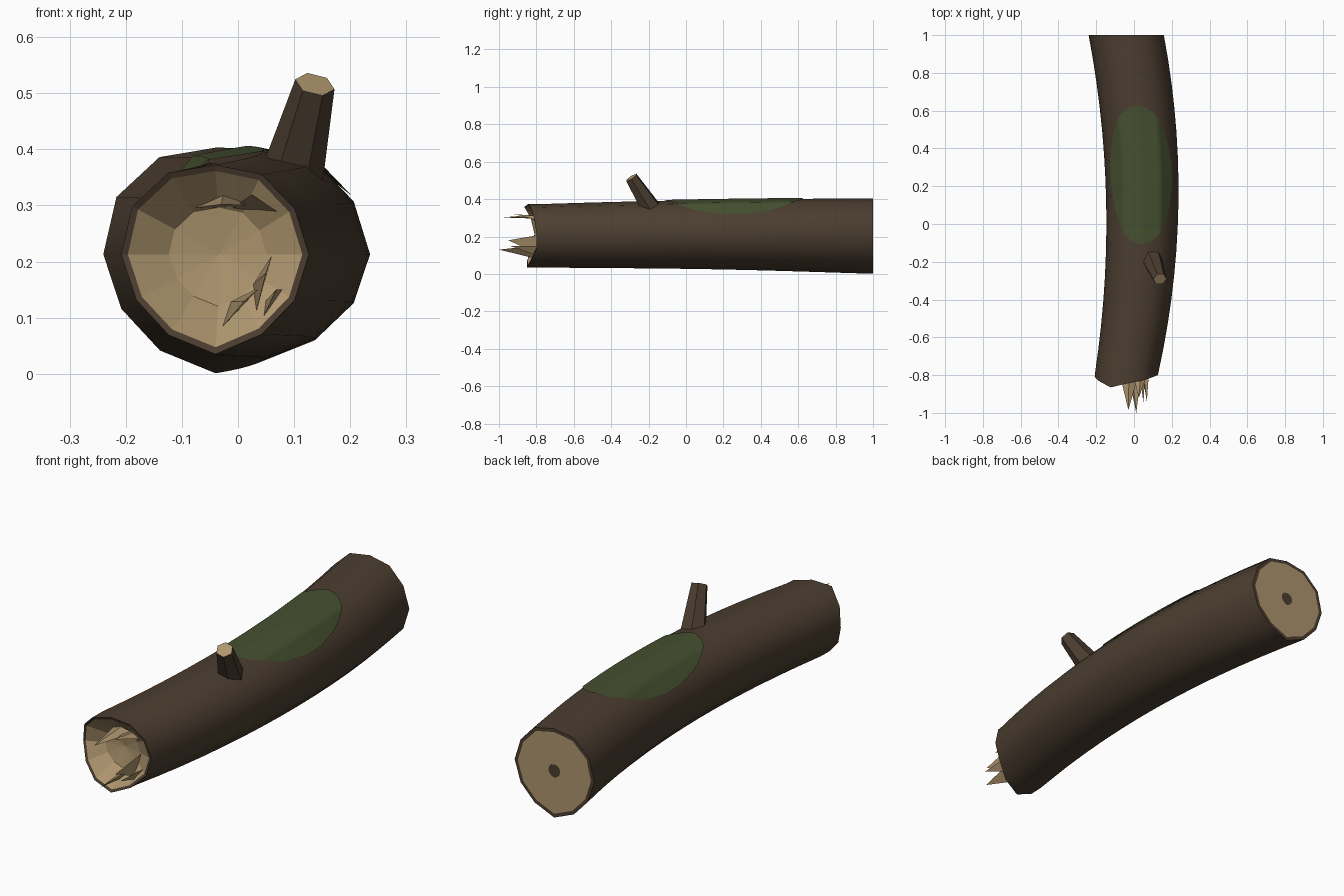
import bpy
import bmesh
from math import sin, cos, pi, radians, sqrt
from mathutils import Vector

if "Cube" in bpy.data.objects:
    bpy.data.objects.remove(bpy.data.objects["Cube"])


def material(name, r, g, b):
    m = bpy.data.materials.new(name)
    m.use_nodes = True
    m.diffuse_color = (r, g, b, 1)
    m.node_tree.nodes["Principled BSDF"].inputs["Base Color"].default_value = (r, g, b, 1)
    return m


BARK = material("dark bark", 0.072, 0.048, 0.030)
WOOD = material("pale wood", 0.42, 0.30, 0.155)
MOSS = material("green moss", 0.060, 0.080, 0.029)

SIDES = 12
FRONT, BACK = -0.8, 1.0
# Uneven cross-section and the ragged broken edge, one value per corner
BUMPS = [0.99, 0.97, 0.98, 0.95, 1.0, 1.02, 1.0, 0.97, 0.99, 1.06, 0.98, 0.97]
JAGS = [0, 0.01, 0.03, 0.045, 0.065, 0.03, 0.01, 0.03, 0.05, 0.05, 0.03, 0]


def centre(y):
    return Vector((0.045 - 0.105 * (y - 0.1) ** 2, y, 0.213))


def corner(i, y, scale=1.0):
    """Corner i of the trunk section at y."""
    i %= SIDES
    a = 2 * pi * i / SIDES
    r = (0.2 - 0.032 * ((BACK - y) / 1.8) ** 2) * BUMPS[i] * scale
    z = r * sin(a)
    if z < 0:
        z *= 1 - 0.08 * max(0, sin(pi * (y - FRONT) / 1.8))
    return centre(y) + Vector((r * cos(a), 0, z))


def surface(deg, y, scale=1.0):
    """Point on the faceted trunk skin at any angle."""
    i, f = divmod(deg / 30, 1)
    return corner(int(i), y, scale).lerp(corner(int(i) + 1, y, scale), f)


def finish(bm, name, mats):
    bmesh.ops.recalc_face_normals(bm, faces=bm.faces)
    me = bpy.data.meshes.new(name)
    bm.to_mesh(me)
    bm.free()
    for m in mats:
        me.materials.append(m)
    ob = bpy.data.objects.new(name, me)
    bpy.context.collection.objects.link(ob)
    return ob


def bridge(bm, a, b, mat=0, smooth=False):
    n = len(a)
    for i in range(n):
        f = bm.faces.new((a[i], a[(i + 1) % n], b[(i + 1) % n], b[i]))
        f.material_index = mat
        f.smooth = smooth


def fan(bm, ring, tip, mat=0):
    for i in range(len(ring)):
        bm.faces.new((ring[i], ring[(i + 1) % len(ring)], tip)).material_index = mat


# Trunk: bowl of broken wood, bark lip, bent bark skin, sawn back end
bm = bmesh.new()


def ring(y, scale=1.0, jag=0.0):
    verts = []
    for i in range(SIDES):
        p = corner(i, y, scale)
        p.y -= JAGS[i] * jag
        verts.append(bm.verts.new(p))
    return verts


bowl = ring(-0.775, 0.52)
fan(bm, bowl, bm.verts.new(centre(-0.76)), 1)
inner = ring(FRONT, 0.93, 0.9)
bridge(bm, bowl, inner, 1)
lip = ring(FRONT, 1.0, 1.0)
bridge(bm, inner, lip)
previous = lip
STEPS = 14
for k in range(STEPS + 1):
    loop = ring(FRONT + 0.01 + (BACK - FRONT - 0.01) * k / STEPS)
    bridge(bm, previous, loop, smooth=True)
    previous = loop
sawn = ring(BACK, 0.92)
bridge(bm, previous, sawn)
pith = ring(BACK, 0.15)
bridge(bm, sawn, pith, 1)
fan(bm, pith, bm.verts.new(centre(BACK)))
finish(bm, "trunk", [BARK, WOOD])

# Moss: thin oval patch hugging the top of the trunk
bm = bmesh.new()
rows = []
HALF, COLS = 56, 14
for deg in [-HALF] + list(range(-55, 56, 5)) + [HALF]:
    reach = 0.365 * max(0.02, 1 - (deg / HALF) ** 2) ** 0.5
    rows.append([bm.verts.new(surface(90 + deg, 0.26 + reach * (2 * c / COLS - 1), 1.025))
                 for c in range(COLS + 1)])
for a, b in zip(rows, rows[1:]):
    for c in range(COLS):
        bm.faces.new((a[c], a[c + 1], b[c + 1], b[c])).smooth = True
finish(bm, "moss_patch", [MOSS])

# Branch stub: tapered six-sided peg with a cut wooden top
bm = bmesh.new()
base, tip = Vector((0.092, -0.178, 0.335)), Vector((0.137, -0.292, 0.516))
axis = (tip - base).normalized()
side = axis.cross(Vector((0, 1, 0))).normalized()
other = axis.cross(side)
ends = []
for p, r in ((base, 0.058), (tip, 0.036)):
    ends.append([bm.verts.new(p + r * (cos(i * pi / 3) * side + sin(i * pi / 3) * other))
                 for i in range(6)])
bridge(bm, *ends)
bm.faces.new(ends[1]).material_index = 1
finish(bm, "branch_stub", [BARK, WOOD])


# Splinters: slim three-sided spikes rising from the break
def splinter(name, a, b, thick, tip):
    bm = bmesh.new()
    p, q = (Vector((v[0], -0.775, v[1])) for v in (a, b))
    d = (q - p).normalized()
    r = (p + q) / 2 + thick * Vector((-d.z, 0, d.x))
    foot = [bm.verts.new(v) for v in (p, q, r)]
    bm.faces.new(foot)
    fan(bm, foot, bm.verts.new(tip))
    finish(bm, name, [WOOD])


splinter("upper_splinter", (-0.08, 0.295), (0.03, 0.30), 0.022, (-0.03, -0.985, 0.302))
splinter("upper_side_splinter", (-0.01, 0.295), (0.08, 0.282), 0.02, (0.025, -0.92, 0.32))
splinter("lower_splinter", (-0.035, 0.075), (0.04, 0.155), 0.02, (0.012, -1.0, 0.13))
splinter("middle_splinter", (0.03, 0.10), (0.06, 0.21), 0.018, (0.05, -0.95, 0.18))
splinter("outer_splinter", (0.04, 0.09), (0.08, 0.15), 0.015, (0.068, -0.94, 0.15))
